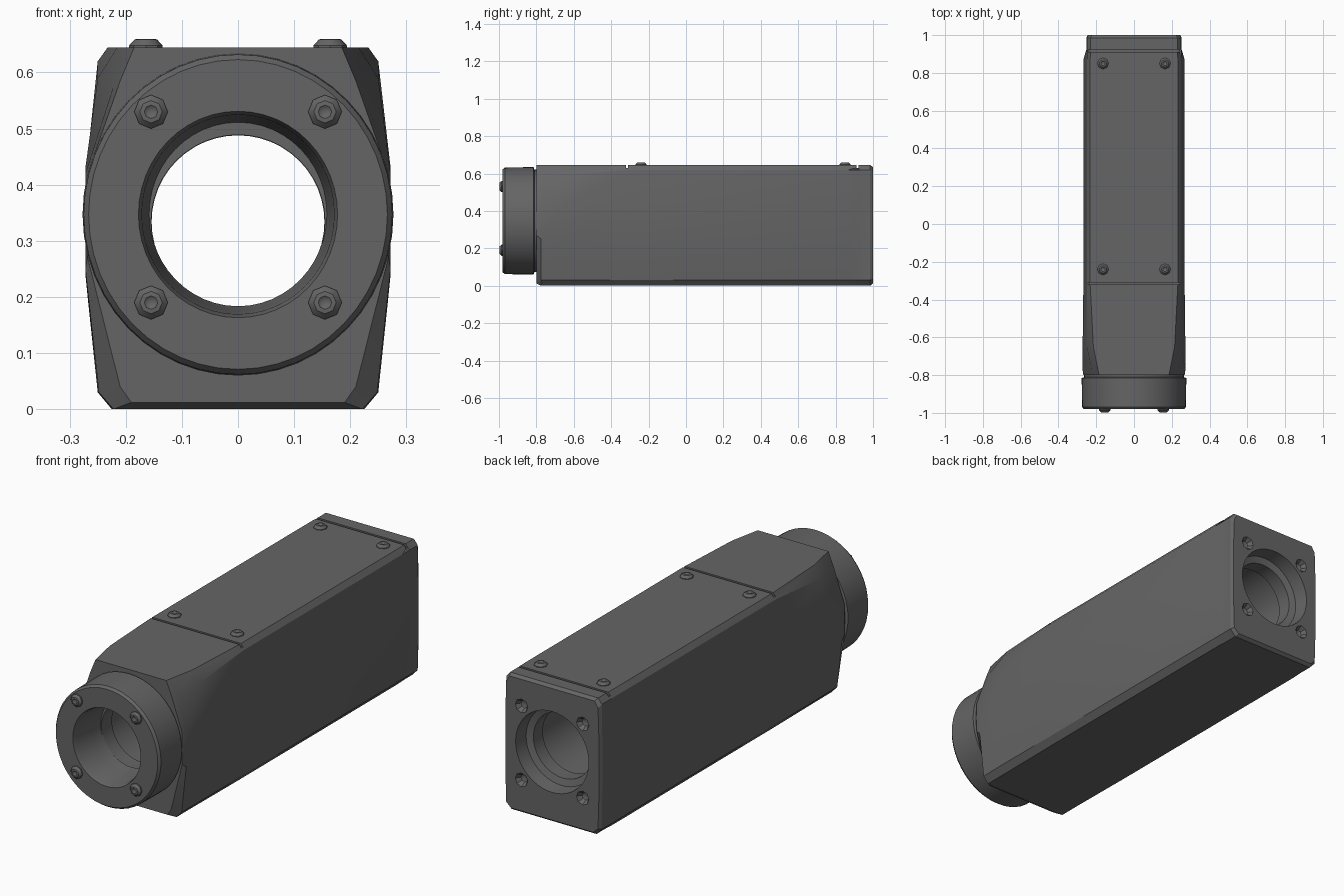
import bpy, bmesh, math
from mathutils import Matrix, Vector

cube = bpy.data.objects.get("Cube")
if cube:
    bpy.data.objects.remove(cube, do_unlink=True)

metal = bpy.data.materials.new("dark grey metal")
metal.use_nodes = True
GREY = (0.13, 0.13, 0.13, 1)
metal.diffuse_color = GREY
metal.node_tree.nodes["Principled BSDF"].inputs["Base Color"].default_value = GREY

BORE_Z, RING_Z = 0.334, 0.347


def finish(bm, name):
    bmesh.ops.recalc_face_normals(bm, faces=bm.faces)
    mesh = bpy.data.meshes.new(name)
    bm.to_mesh(mesh)
    bm.free()
    mesh.materials.append(metal)
    ob = bpy.data.objects.new(name, mesh)
    bpy.context.collection.objects.link(ob)
    return ob


def smooth(ob, degrees=30):
    bpy.ops.object.select_all(action="DESELECT")
    ob.select_set(True)
    bpy.context.view_layer.objects.active = ob
    bpy.ops.object.shade_smooth_by_angle(angle=math.radians(degrees))


def lathe(name, profile, segments, matrix):
    """Spin a closed (radius, height) outline around the local z axis."""
    bm = bmesh.new()
    verts = [bm.verts.new((r, 0, h)) for r, h in profile]
    edges = [bm.edges.new((a, b)) for a, b in zip(verts, verts[1:] + verts[:1])]
    bmesh.ops.spin(bm, geom=verts + edges, axis=(0, 0, 1), cent=(0, 0, 0),
                   steps=segments, angle=math.tau, use_duplicate=False)
    bmesh.ops.remove_doubles(bm, verts=bm.verts, dist=1e-5)
    bmesh.ops.dissolve_degenerate(bm, edges=bm.edges, dist=1e-6)
    bmesh.ops.transform(bm, matrix=matrix, verts=bm.verts)
    return finish(bm, name)


def box(name, center, size):
    bm = bmesh.new()
    bmesh.ops.create_cube(bm, size=1)
    bmesh.ops.scale(bm, vec=size, verts=bm.verts)
    bmesh.ops.translate(bm, vec=center, verts=bm.verts)
    return finish(bm, name)


def cut(target, cutter):
    cutter.hide_render = True
    mod = target.modifiers.new("cut", "BOOLEAN")
    mod.operation, mod.solver, mod.object = "DIFFERENCE", "EXACT", cutter
    bpy.context.view_layer.objects.active = target
    bpy.ops.object.modifier_apply(modifier=mod.name)
    bpy.data.objects.remove(cutter, do_unlink=True)


def along_y(z, x=0, y=0):
    """Turn local z into world +y, at the given place."""
    return Matrix.Translation((x, y, z)) @ Matrix.Rotation(-math.pi / 2, 4, "X")


# Housing: bulging-sided sections, faceted towards the front
full = [(.225, 0), (.25, .03), (.268, .2), (.268, .45), (.25, .62), (.232, .645)]
mid = [(.222, 0), (.25, .03), (.272, .24), (.272, .43), (.25, .59), (.215, .645)]
front = [(.19, .012), (.21, .04), (.268, .27), (.268, .42), (.21, .585), (.185, .645)]
near = [(.222, 0), (.248, .03), (.272, .25), (.272, .42), (.222, .575), (.19, .645)]
end = [(.222, 0), (.25, .03), (.252, .2), (.252, .45), (.25, .62), (.23, .645)]
tip = [(.215, .012), (.24, .035), (.245, .2), (.245, .45), (.24, .605), (.222, .634)]
stations = [(-.8, front), (-.775, near), (-.65, mid), (-.32, full), (.87, full),
            (.925, end), (.985, end), (1, tip)]
bm = bmesh.new()
rings = []
for y, half in stations:
    loop = half + [(-x, z) for x, z in reversed(half)]
    rings.append([bm.verts.new((x, y, z)) for x, z in loop])
for a, b in zip(rings, rings[1:]):
    for i in range(len(a)):
        j = (i + 1) % len(a)
        bm.faces.new((a[i], a[j], b[j], b[i]))
bm.faces.new(rings[0])
bm.faces.new(rings[-1])
housing = finish(bm, "housing")

# Stepped bore with a wide chamber between two lips
bore = [(0, -.9), (.155, -.9), (.155, -.72), (.19, -.71), (.19, .84), (.154, .85),
        (.154, .92), (.185, .93), (.2, 1.1), (0, 1.1)]
cut(housing, lathe("bore_cutter", bore, 48, along_y(BORE_Z)))

# Grooves around the top cover
for y in (-.315, .917):
    cut(housing, box("groove_cutter", (0, y, .65), (.6, .012, .04)))

# Recessed screw seats in the rear face
seat = [(0, -.03), (.018, -.022), (.036, .005), (.036, .05), (0, .05)]
for x in (-.16, .16):
    for z in (-.175, .175):
        cut(housing, lathe("seat_cutter", seat, 8, along_y(BORE_Z + z, x, 1)))
smooth(housing, 25)

# Front mounting ring with a slim neck
ring_profile = [(.18, -.98), (.27, -.98), (.279, -.968), (.281, -.815), (.268, -.811),
                (.268, -.795), (.16, -.795), (.168, -.85), (.174, -.96)]
stretch = Matrix.Diagonal((.986, 1.022, 1, 1))
ring = lathe("front_ring", ring_profile, 48, along_y(RING_Z) @ stretch)
smooth(ring)

# Domed screws with a socket
screw = [(0, -.01), (.03, -.01), (.03, .005), (.02, .016), (.012, .017), (0, .008)]


def add_screw(name, place, direction):
    turn = Vector(direction).to_track_quat("Z", "Y").to_matrix().to_4x4()
    smooth(lathe(name, screw, 8, Matrix.Translation(place) @ turn), 35)


for side, x in (("left", .155), ("right", -.155)):
    for level, z in (("upper", .53), ("lower", .19)):
        add_screw(f"ring_screw_{level}_{side}", (x, -.981, z), (0, -1, 0))
    for level, y in (("rear", .85), ("front", -.24)):
        add_screw(f"cover_screw_{level}_{side}", (x * 1.06, y, .643), (0, 0, 1))
